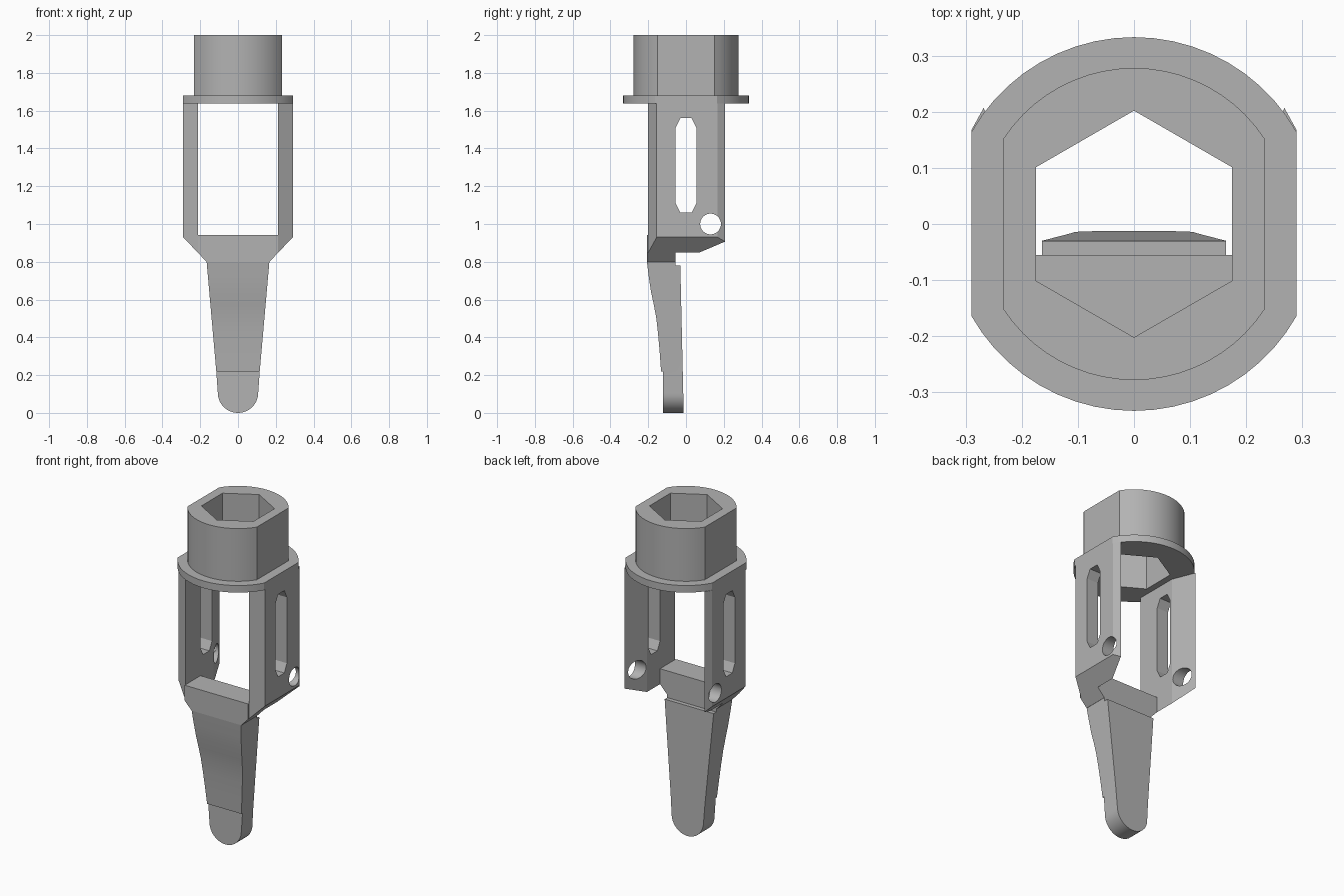
import bpy, bmesh
from math import sin, cos, acos, pi
from mathutils import Vector

cube = bpy.data.objects.get("Cube")
if cube:
    bpy.data.objects.remove(cube, do_unlink=True)

GREY = (0.45, 0.45, 0.45, 1)
metal = bpy.data.materials.new("plain grey")
metal.diffuse_color = GREY
metal.use_nodes = True
metal.node_tree.nodes["Principled BSDF"].inputs["Base Color"].default_value = GREY


def prism(name, points, axis, low, high, cut=None):
    """Extrude a 2D profile along an axis; cut = (point, normal) trims one side."""
    place = {"x": lambda a, b, c: (c, a, b),
             "y": lambda a, b, c: (a, c, b),
             "z": lambda a, b, c: (a, b, c)}[axis]
    bm = bmesh.new()
    face = bm.faces.new([bm.verts.new(place(a, b, low)) for a, b in points])
    step = Vector(place(0, 0, high - low))
    new = bmesh.ops.extrude_face_region(bm, geom=[face], use_keep_orig=True)["geom"]
    bmesh.ops.translate(bm, vec=step, verts=[v for v in new if isinstance(v, bmesh.types.BMVert)])
    if cut:
        bmesh.ops.bisect_plane(bm, geom=bm.verts[:] + bm.edges[:] + bm.faces[:],
                               plane_co=cut[0], plane_no=cut[1], clear_outer=True)
        bmesh.ops.holes_fill(bm, edges=[e for e in bm.edges if e.is_boundary])
    bmesh.ops.recalc_face_normals(bm, faces=bm.faces)
    mesh = bpy.data.meshes.new(name)
    bm.to_mesh(mesh)
    bm.free()
    mesh.materials.append(metal)
    obj = bpy.data.objects.new(name, mesh)
    bpy.context.collection.objects.link(obj)
    return obj


def activate(obj):
    bpy.ops.object.select_all(action="DESELECT")
    obj.select_set(True)
    bpy.context.view_layer.objects.active = obj


def combine(obj, tool, operation="DIFFERENCE"):
    activate(obj)
    mod = obj.modifiers.new("shape", "BOOLEAN")
    mod.operation, mod.object, mod.solver = operation, tool, "EXACT"
    bpy.ops.object.modifier_apply(modifier=mod.name)
    bpy.data.objects.remove(tool, do_unlink=True)


def smooth(obj):
    activate(obj)
    bpy.ops.object.shade_smooth_by_angle(angle=0.35)


def circle(cx, cy, r, n, start=0.0, sweep=2 * pi):
    return [(cx + r * cos(start + sweep * i / n), cy + r * sin(start + sweep * i / n))
            for i in range(n)]


def flatted_circle(r, flat, n=20):
    """Round outline with a flat on each side."""
    a = acos(flat / r)
    arc = [a + (pi - 2 * a) * i / n for i in range(n + 1)]
    top = [(r * cos(t), r * sin(t)) for t in arc]
    return top + [(-x, -y) for x, y in top]


# Collar and flange with a hexagonal bore
hexagon = circle(0, 0, 0.202, 6, pi / 2)
for name, r, flat, low, high in (("collar", 0.278, 0.233, 1.68, 2.0),
                                 ("flange", 0.333, 0.29, 1.637, 1.68)):
    ring = prism(name, flatted_circle(r, flat), "z", low, high)
    combine(ring, prism("bore", hexagon, "z", low - 0.1, high + 0.1))
    smooth(ring)

# Side arms with a long slot, a pin hole and a sloped lower end
arm_section = [(0.213, -0.2), (0.29, -0.155), (0.29, 0.167), (0.268, 0.207), (0.213, 0.07)]
slot = [(y * s, z) for s, order in ((1, 1), (-1, -1))
        for y, z in [(0.03, 1.06), (0.055, 1.11), (0.055, 1.51), (0.03, 1.56)][::order]]
for name, side in (("left_arm", 1), ("right_arm", -1)):
    arm = prism(name, [(x * side, y) for x, y in arm_section], "z", 0.8, 1.637,
                cut=((0.167 * side, 0, 0.8), (0.13 * side, 0, -0.123)))
    combine(arm, prism("slot_cutter", slot, "x", -0.4, 0.4))
    combine(arm, prism("pin_cutter", circle(0.13, 1.0, 0.055, 32), "x", -0.4, 0.4))
    smooth(arm)

# Cross block joining the arms at the front
half = [(0.167, 0.8), (0.213, 0.849), (0.213, 0.942)]
prism("cross_block", half + [(-x, z) for x, z in reversed(half)], "y", -0.207, -0.055)

# Tapered blade: side profile intersected with the rounded front outline
side_profile = [(-0.207, 0.8), (-0.197, 0.72), (-0.185, 0.64), (-0.17, 0.57), (-0.157, 0.5),
                (-0.148, 0.42), (-0.14, 0.33), (-0.132, 0.22), (-0.121, 0.22), (-0.121, -0.01),
                (-0.012, -0.01), (-0.03, 0.78), (-0.055, 0.78), (-0.055, 0.8)]
tip = circle(0, 0.107, 0.107, 24, pi, pi) + [(0.107, 0.107)]
outline = [(-0.167, 0.81), (-0.115, 0.22)] + tip + [(0.115, 0.22), (0.167, 0.81)]
blade = prism("blade", side_profile, "x", -0.3, 0.3)
combine(blade, prism("blade_outline", outline, "y", -0.4, 0.2), "INTERSECT")
smooth(blade)
